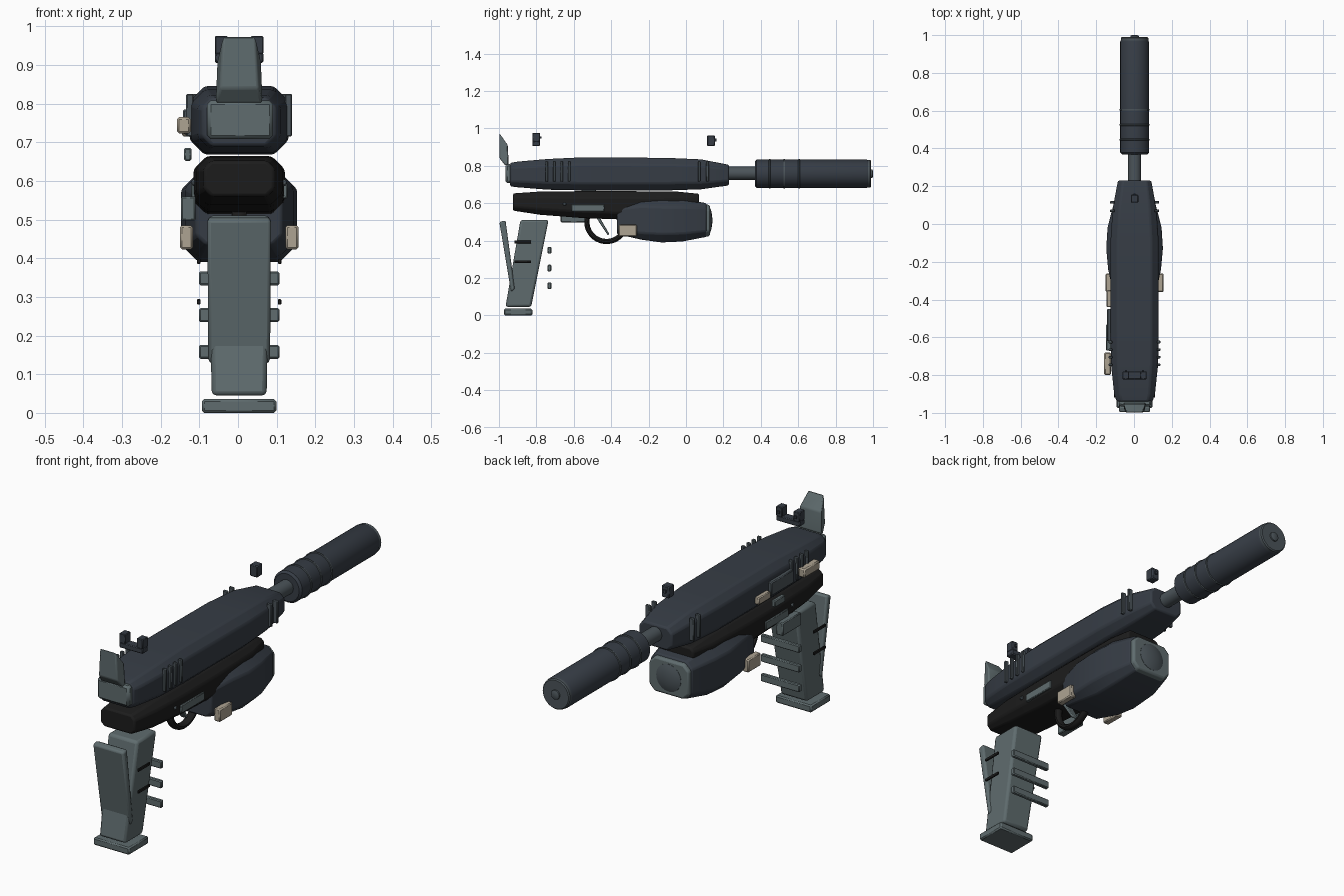
import bpy, bmesh, math
from mathutils import Vector, Matrix

if "Cube" in bpy.data.objects:
    bpy.data.objects.remove(bpy.data.objects["Cube"])

CX = 0.003  # centre line of the body


def material(name, rgb):
    m = bpy.data.materials.new(name)
    m.diffuse_color = (*rgb, 1)
    m.use_nodes = True
    m.node_tree.nodes["Principled BSDF"].inputs["Base Color"].default_value = m.diffuse_color
    return m


SLATE = material("dark slate", (0.037, 0.046, 0.06))
GREY = material("grey", (0.115, 0.15, 0.157))
METAL = material("gunmetal", (0.07, 0.088, 0.1))
BLACK = material("black", (0.012, 0.012, 0.012))
TAN = material("tan", (0.42, 0.37, 0.29))


def finish(bm, name, mat, bevel=0.0, segments=2, angle=35):
    bmesh.ops.recalc_face_normals(bm, faces=bm.faces)
    me = bpy.data.meshes.new(name)
    bm.to_mesh(me)
    bm.free()
    ob = bpy.data.objects.new(name, me)
    bpy.context.collection.objects.link(ob)
    me.materials.append(mat)
    bpy.ops.object.select_all(action='DESELECT')
    ob.select_set(True)
    bpy.context.view_layer.objects.active = ob
    if bevel:
        mod = ob.modifiers.new("bevel", 'BEVEL')
        mod.width, mod.segments = bevel, segments
        mod.limit_method, mod.angle_limit = 'ANGLE', math.radians(25)
    bpy.ops.object.shade_smooth_by_angle(angle=math.radians(angle))
    return ob


def box(name, x, y, z, mat, bevel=0.004):
    bm = bmesh.new()
    bmesh.ops.create_cube(bm, size=1)
    for v in bm.verts:
        v.co = Vector([(r[0] + r[1]) / 2 + c * (r[1] - r[0]) for r, c in zip((x, y, z), v.co)])
    return finish(bm, name, mat, bevel, 1)


def both_sides(name, x, y, z, mat, bevel=0.003):
    for side, s in (("left", -1), ("right", 1)):
        box(f"{name}_{side}", sorted((CX + s * x[0], CX + s * x[1])), y, z, mat, bevel)


def loft(name, sections, mat, bevel=0.006):
    """Chamfered box skinned along y; section = y, half width, z low, z high, chamfer."""
    bm = bmesh.new()
    rings = []
    for y, w, a, b, c in sections:
        pts = [(w, a + c), (w, b - c), (w - c, b), (c - w, b),
               (-w, b - c), (-w, a + c), (c - w, a), (w - c, a)]
        rings.append([bm.verts.new((CX + px, y, pz)) for px, pz in pts])
    for r, s in zip(rings, rings[1:]):
        for i in range(8):
            j = (i + 1) % 8
            bm.faces.new((r[i], r[j], s[j], s[i]))
    bm.faces.new(rings[0])
    bm.faces.new(rings[-1])
    return finish(bm, name, mat, bevel)


def profile(name, pts, mat, bevel=0.01):
    """Side outline of (y, z, half width) points, spanned across the centre line."""
    bm = bmesh.new()
    sides = [[bm.verts.new((CX + s * w, y, z)) for y, z, w in pts] for s in (-1, 1)]
    n = len(pts)
    for i in range(n):
        j = (i + 1) % n
        bm.faces.new((sides[0][i], sides[0][j], sides[1][j], sides[1][i]))
    bm.faces.new(sides[0])
    bm.faces.new(sides[1])
    return finish(bm, name, mat, bevel)


def lathe(name, pts, mat, z, n=32):
    """Turned part along y from (y, radius) points."""
    bm = bmesh.new()
    rings = [[bm.verts.new((CX + r * math.cos(math.tau * k / n), y, z + r * math.sin(math.tau * k / n)))
              for k in range(n)] for y, r in pts]
    for a, b in zip(rings, rings[1:]):
        for k in range(n):
            bm.faces.new((a[k], a[(k + 1) % n], b[(k + 1) % n], b[k]))
    bm.faces.new(rings[0])
    bm.faces.new(rings[-1])
    return finish(bm, name, mat)


# Slide and its rear plate
loft("slide", [(-0.94, 0.095, 0.69, 0.815, 0.025), (-0.9, 0.108, 0.685, 0.822, 0.03),
               (-0.74, 0.125, 0.672, 0.836, 0.036), (-0.55, 0.128, 0.668, 0.845, 0.038),
               (-0.1, 0.128, 0.668, 0.842, 0.038), (0.08, 0.116, 0.674, 0.834, 0.035),
               (0.23, 0.088, 0.695, 0.805, 0.025)], SLATE, 0.008)
box("rear_plate", (CX - 0.083, CX + 0.088), (-0.965, -0.93), (0.708, 0.808), GREY, 0.01)

# Hammer
profile("hammer", [(-0.998, 0.975, 0.042), (-0.953, 0.91, 0.058), (-0.948, 0.81, 0.06),
                   (-0.965, 0.80, 0.06), (-0.997, 0.84, 0.05)], GREY, 0.006)

# Slide serrations
for i, y in enumerate((-0.745, -0.705, -0.665, -0.625, 0.07, 0.115)):
    inner = 0.118 if y < 0 else 0.105
    both_sides(f"serration_{i}", (inner, 0.137 if y < 0 else 0.13),
               (y - 0.007, y + 0.007), (0.715, 0.825), METAL)

# Sights
box("rear_sight_base", (-0.06, 0.066), (-0.822, -0.78), (0.905, 0.932), SLATE)
both_sides("rear_sight_post", (0.03, 0.063), (-0.822, -0.78), (0.928, 0.975), SLATE)
both_sides("rear_sight_dot", (0.04, 0.05), (-0.78, -0.772), (0.945, 0.957), SLATE, 0)
box("front_sight", (CX - 0.02, CX + 0.02), (0.113, 0.155), (0.905, 0.962), SLATE)
box("front_sight_dot", (CX - 0.006, CX + 0.006), (0.15, 0.162), (0.93, 0.945), SLATE, 0)

# Barrel, silencer and rings
lathe("barrel", [(0.2, 0.035), (0.4, 0.035)], METAL, 0.76)
lathe("silencer", [(0.368, 0.066), (0.378, 0.076), (0.965, 0.076), (0.975, 0.072)], SLATE, 0.757)
for i, y in enumerate((0.447, 0.525, 0.605)):
    lathe(f"silencer_ring_{i}", [(y - 0.005, 0.076), (y - 0.003, 0.08),
                                 (y + 0.003, 0.08), (y + 0.005, 0.076)], METAL, 0.757)
lathe("silencer_cap", [(0.97, 0.073), (0.985, 0.073), (0.99, 0.068)], METAL, 0.757)
lathe("muzzle", [(0.98, 0.024), (0.996, 0.022), (1.0, 0.014)], METAL, 0.757)

# Frame
loft("frame", [(-0.925, 0.092, 0.56, 0.652, 0.02), (-0.78, 0.112, 0.538, 0.662, 0.03),
               (-0.55, 0.118, 0.52, 0.664, 0.034), (-0.32, 0.118, 0.512, 0.664, 0.034),
               (-0.05, 0.112, 0.54, 0.662, 0.03), (0.07, 0.09, 0.59, 0.65, 0.015)], BLACK, 0.008)
both_sides("frame_plate", (0.11, 0.125), (-0.612, -0.437), (0.555, 0.594), GREY)
both_sides("frame_pin", (0.11, 0.123), (-0.658, -0.64), (0.587, 0.603), METAL, 0.004)

# Controls on the left side
box("safety_lever", (-0.158, -0.122), (-0.80, -0.68), (0.722, 0.765), TAN, 0.006)
box("slide_release", (-0.142, -0.12), (-0.62, -0.45), (0.72, 0.785), METAL)
box("release_tab", (-0.145, -0.12), (-0.44, -0.35), (0.715, 0.75), TAN)
box("slide_pin", (-0.14, -0.12), (-0.56, -0.48), (0.652, 0.685), GREY)
box("magazine_catch", (-0.147, -0.11), (-0.67, -0.53), (0.497, 0.56), GREY)

# Under-barrel light with lens
loft("light_body", [(-0.37, 0.112, 0.435, 0.592, 0.025), (-0.24, 0.14, 0.405, 0.617, 0.035),
                    (-0.13, 0.15, 0.39, 0.623, 0.045), (-0.02, 0.143, 0.395, 0.62, 0.042),
                    (0.11, 0.11, 0.42, 0.6, 0.03)], SLATE, 0.008)
loft("light_cap", [(0.085, 0.108, 0.415, 0.596, 0.03), (0.128, 0.105, 0.425, 0.59, 0.028)], GREY, 0.008)
lathe("light_lens", [(0.12, 0.068), (0.129, 0.066), (0.135, 0.05), (0.139, 0.03), (0.141, 0.01)], METAL, 0.508)
both_sides("light_clip", (0.12, 0.153), (-0.36, -0.262), (0.423, 0.485), TAN, 0.005)

# Trigger guard: a swept arc
bm = bmesh.new()
rings = []
for k in range(21):
    a = math.radians(165 + 170 * k / 20)
    d = Vector((0, math.cos(a), math.sin(a)))
    c = Vector((CX, -0.425, 0.5))
    rings.append([bm.verts.new(c + d * (0.105 + 0.014 * math.cos(t)) + Vector((0.02 * math.sin(t), 0, 0)))
                  for t in (math.tau * i / 10 for i in range(10))])
for a, b in zip(rings, rings[1:]):
    for i in range(10):
        bm.faces.new((a[i], a[(i + 1) % 10], b[(i + 1) % 10], b[i]))
bm.faces.new(rings[0])
bm.faces.new(rings[-1])
finish(bm, "trigger_guard", BLACK)
profile("trigger", [(-0.485, 0.53, 0.02), (-0.465, 0.53, 0.02), (-0.41, 0.435, 0.016),
                    (-0.418, 0.428, 0.016)], GREY, 0.003)

# Grip, backstrap and base plate
profile("grip", [(-0.885, 0.51, 0.08), (-0.735, 0.51, 0.08), (-0.828, 0.045, 0.071),
                 (-0.965, 0.045, 0.071)], GREY, 0.012)
profile("backstrap", [(-0.998, 0.5, 0.082), (-0.965, 0.508, 0.082), (-0.915, 0.14, 0.08),
                      (-0.935, 0.125, 0.08)], GREY, 0.009)
box("base_plate", (CX - 0.096, CX + 0.096), (-0.973, -0.822), (0, 0.036), GREY, 0.006)

# Finger ridges in front of the grip, and dark grip lines
for i, z in enumerate((0.348, 0.253, 0.158)):
    box(f"finger_ridge_{i}", (CX - 0.104, CX + 0.104), (-0.74, -0.72), (z - 0.018, z + 0.018), GREY)
for i, z in enumerate((0.392, 0.287)):
    both_sides(f"grip_line_{i}", (0.1, 0.109), (-0.918, -0.828), (z - 0.007, z + 0.007), BLACK, 0.002)
